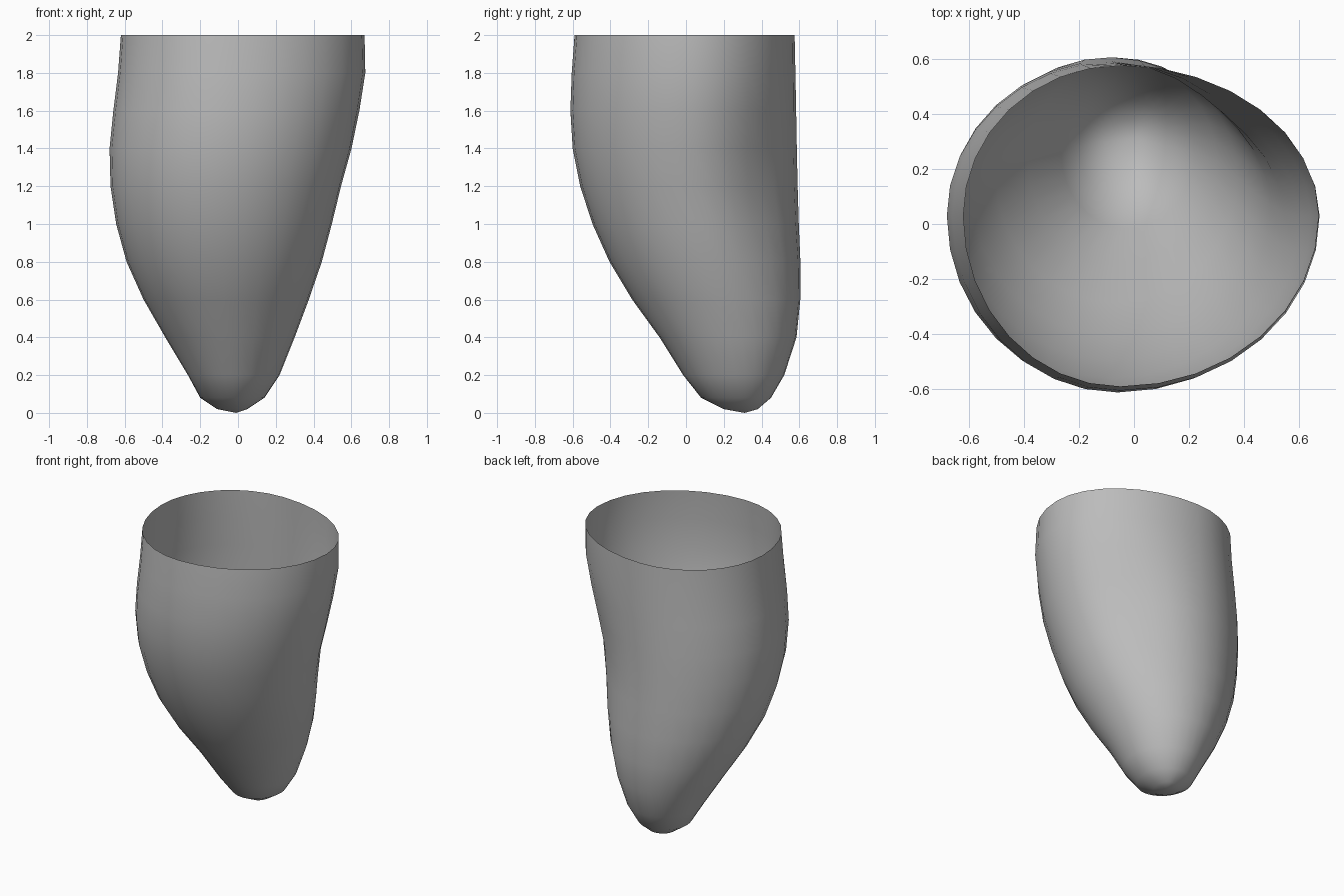
import bpy
import bmesh
from math import cos, sin, pi, exp, radians

cube = bpy.data.objects.get("Cube")
if cube:
    bpy.data.objects.remove(cube)

SEGMENTS = 32

# Level: z, x min, x max, y min, y max, centre x, centre y, back-left pinch
LEVELS = [
    (2.0, -0.62, 0.67, -0.59, 0.575, -0.05, 0.03, 0.0),
    (1.8, -0.635, 0.675, -0.605, 0.58, -0.05, 0.03, 0.015),
    (1.6, -0.66, 0.645, -0.612, 0.585, -0.06, 0.03, 0.04),
    (1.4, -0.68, 0.605, -0.6, 0.59, -0.07, 0.03, 0.07),
    (1.2, -0.675, 0.55, -0.56, 0.595, -0.08, 0.04, 0.085),
    (1.0, -0.645, 0.5, -0.495, 0.6, -0.08, 0.07, 0.065),
    (0.8, -0.59, 0.445, -0.405, 0.607, -0.08, 0.11, 0.03),
    (0.6, -0.5, 0.375, -0.285, 0.605, -0.07, 0.17, 0.0),
    (0.4, -0.385, 0.3, -0.14, 0.585, -0.05, 0.23, 0.0),
    (0.2, -0.265, 0.22, -0.015, 0.52, -0.03, 0.26, 0.0),
    (0.08, -0.2, 0.14, 0.08, 0.45, -0.02, 0.28, 0.0),
    (0.02, -0.11, 0.05, 0.2, 0.38, -0.01, 0.3, 0.0),
]
TIP = (-0.01, 0.31, 0.0)


def ring_point(level, angle):
    """Point on a section made of four quarter ellipses, pinched at back left."""
    z, x0, x1, y0, y1, cx, cy, pinch = level
    c, s = cos(angle), sin(angle)
    scale = 1 - pinch * exp(-((angle - radians(45)) / 0.5) ** 2)
    x = cx + scale * c * (x1 - cx if c > 0 else cx - x0)
    y = cy + scale * s * (y1 - cy if s > 0 else cy - y0)
    return x, y, z


# Grey material
grey = bpy.data.materials.new("plain grey")
grey.use_nodes = True
grey.diffuse_color = (0.5, 0.5, 0.5, 1)
grey.node_tree.nodes["Principled BSDF"].inputs["Base Color"].default_value = (0.5, 0.5, 0.5, 1)

# Open cup: loft the rings from the rim down, then close the tip with a fan
bm = bmesh.new()
angles = [-pi / 2 + 2 * pi * i / SEGMENTS for i in range(SEGMENTS)]
rings = [[bm.verts.new(ring_point(level, a)) for a in angles] for level in LEVELS]
for upper, lower in zip(rings, rings[1:]):
    for i in range(SEGMENTS):
        j = (i + 1) % SEGMENTS
        bm.faces.new((upper[i], lower[i], lower[j], upper[j]))
tip = bm.verts.new(TIP)
for i in range(SEGMENTS):
    bm.faces.new((rings[-1][i], tip, rings[-1][(i + 1) % SEGMENTS]))

mesh = bpy.data.meshes.new("socket_shell")
bm.to_mesh(mesh)
bm.free()
mesh.materials.append(grey)
shell = bpy.data.objects.new("socket_shell", mesh)
bpy.context.collection.objects.link(shell)

# Smooth shading
bpy.ops.object.select_all(action="DESELECT")
shell.select_set(True)
bpy.context.view_layer.objects.active = shell
bpy.ops.object.shade_smooth_by_angle(angle=radians(40))
